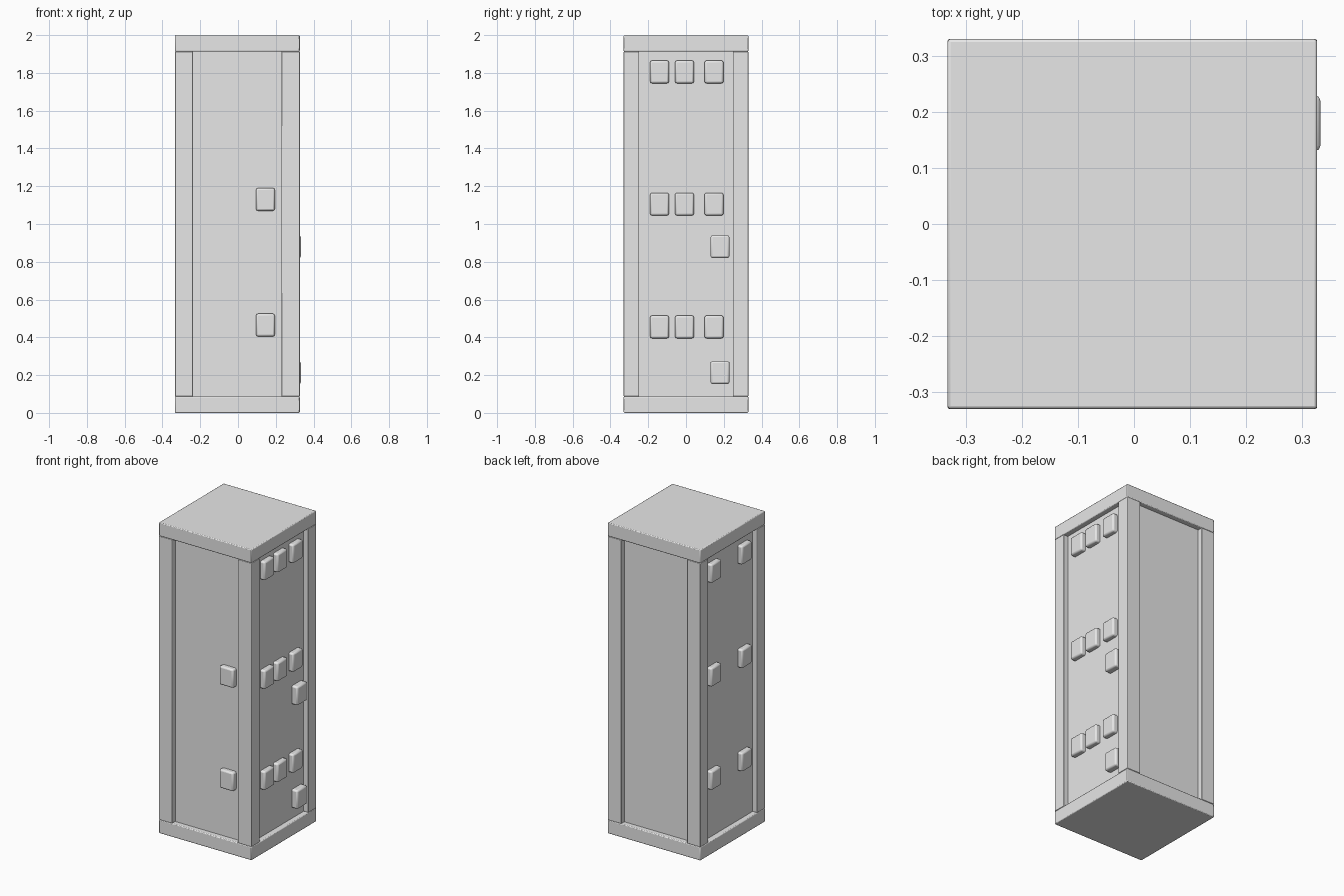
import bpy
from mathutils import Vector

if "Cube" in bpy.data.objects:
    bpy.data.objects.remove(bpy.data.objects["Cube"], do_unlink=True)

# One stone colour for the whole tower
stone = bpy.data.materials.new("stone_grey")
stone.use_nodes = True
stone.diffuse_color = (0.8, 0.8, 0.8, 1)
stone.node_tree.nodes["Principled BSDF"].inputs["Base Color"].default_value = (0.8, 0.8, 0.8, 1)

LEFT, RIGHT, HALF = -0.333, 0.327, 0.33
CAP = 0.087
RECESS = 0.034


def block(name, low, high, bevel=0.0):
    """Box between two corners, with softly rounded edges."""
    low, high = Vector(low), Vector(high)
    bpy.ops.mesh.primitive_cube_add(size=1, location=(low + high) / 2)
    obj = bpy.context.object
    obj.name = name
    obj.scale = high - low
    bpy.ops.object.transform_apply(location=False, rotation=False, scale=True)
    obj.data.materials.append(stone)
    if bevel:
        mod = obj.modifiers.new("rounded_edges", "BEVEL")
        mod.width = bevel
        mod.segments = 2
        bpy.ops.object.shade_smooth_by_angle()
    return obj


# Base and top slabs
block("base_slab", (LEFT, -HALF, 0), (RIGHT, HALF, CAP), 0.005)
block("top_slab", (LEFT, -HALF, 2 - CAP), (RIGHT, HALF, 2), 0.005)

# Recessed wall panels
block("wall_core", (LEFT + RECESS, -HALF + RECESS, CAP / 2),
      (RIGHT - RECESS, HALF - RECESS, 2 - CAP / 2))

# Four corner pillars
for x_name, x0, x1 in (("right", LEFT, -0.238), ("left", 0.23, RIGHT)):
    for y_name, y0, y1 in (("front", -HALF, -0.248), ("back", 0.248, HALF)):
        block(f"{y_name}_{x_name}_pillar", (x0, y0, CAP), (x1, y1, 2 - CAP), 0.003)


# Raised bricks, sunk slightly into the wall
def side_brick(name, x0, x1, y, z):
    block(name, (x0, y - 0.05, z - 0.06), (x1, y + 0.05, z + 0.06), 0.01)


for z in (0.455, 1.105, 1.805):
    for y in (-0.14, -0.008, 0.148):
        side_brick("left_wall_brick", 0.27, 0.325, y, z)
for z in (0.213, 0.88):
    side_brick("left_wall_proud_brick", 0.27, 0.333, 0.18, z)
for z in (0.465, 1.13, 1.797):
    for y in (-0.15, 0.16):
        side_brick("right_wall_brick", -0.331, -0.27, y, z)
for z in (0.465, 1.13):
    block("front_wall_brick", (0.095, -0.328, z - 0.06), (0.195, -0.27, z + 0.06), 0.01)
